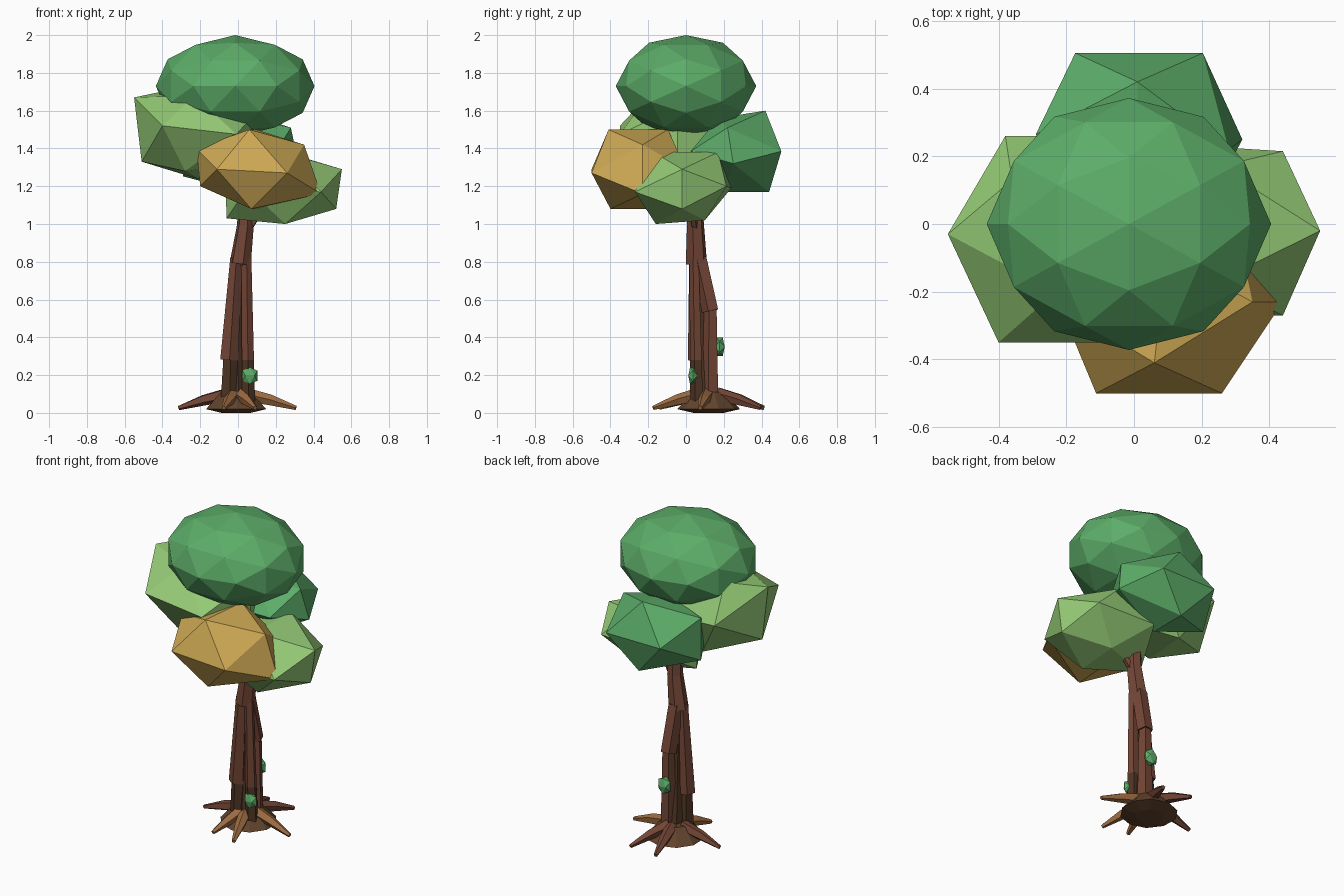
import bpy
import bmesh
from math import cos, sin, radians
from mathutils import Matrix, Vector

cube = bpy.data.objects.get("Cube")
if cube:
    bpy.data.objects.remove(cube)


def make_material(name, r, g, b):
    """Flat colour from 0-255 display values, stored as linear."""
    lin = [((c / 255 + 0.055) / 1.055) ** 2.4 for c in (r, g, b)] + [1]
    mat = bpy.data.materials.new(name)
    mat.use_nodes = True
    mat.diffuse_color = lin
    bsdf = mat.node_tree.nodes["Principled BSDF"]
    bsdf.inputs["Base Color"].default_value = lin
    bsdf.inputs["Roughness"].default_value = 0.9
    return mat


GREEN = make_material("leaf green", 92, 172, 104)
LIME = make_material("light leaf green", 149, 203, 118)
GOLD = make_material("autumn gold", 206, 169, 84)
BARK = make_material("red brown bark", 116, 70, 54)
TAN = make_material("tan root", 158, 108, 66)
DARK = make_material("dark bark", 80, 54, 36)
SOIL = make_material("base brown", 98, 68, 45)


def finish(name, bm, mat):
    mesh = bpy.data.meshes.new(name)
    bm.to_mesh(mesh)
    bm.free()
    mesh.materials.append(mat)
    obj = bpy.data.objects.new(name, mesh)
    bpy.context.collection.objects.link(obj)
    return obj


# Turns the icosphere so that an edge, running along y, is on top
EDGE_UP = Matrix.Rotation(radians(90), 4, "Z") @ Matrix.Rotation(radians(-31.717), 4, "Y")


def leaf_clump(name, centre, extent, mat, detail=1, corners=()):
    """Faceted ellipsoid; each listed corner pulls its nearest vertex to it."""
    bm = bmesh.new()
    bmesh.ops.create_icosphere(bm, subdivisions=detail, radius=1, matrix=EDGE_UP)
    reach = max(v.co.x for v in bm.verts)
    bmesh.ops.scale(bm, vec=Vector(extent) / reach, verts=bm.verts)
    bmesh.ops.translate(bm, vec=centre, verts=bm.verts)
    for corner in map(Vector, corners):
        min(bm.verts, key=lambda v: (v.co - corner).length).co = corner
    return finish(name, bm, mat)


def limb(name, path, mat, sides=5):
    """Tapered prism along (x, y, z, radius) points, with mitred joints."""
    pts = [Vector(p[:3]) for p in path]
    bm = bmesh.new()
    rings = []
    for i, p in enumerate(pts):
        axis = pts[min(i + 1, len(pts) - 1)] - pts[max(i - 1, 0)]
        side = axis.cross((0.3, 1, 0.2)).normalized()
        other = axis.cross(side).normalized()
        angles = [radians(360 * k / sides) for k in range(sides)]
        rings.append([bm.verts.new(p + path[i][3] * (cos(a) * side + sin(a) * other))
                      for a in angles])
    for low, high in zip(rings, rings[1:]):
        for k in range(sides):
            n = (k + 1) % sides
            bm.faces.new((low[k], low[n], high[n], high[k]))
    bm.faces.new(rings[0])
    bm.faces.new(rings[-1])
    bmesh.ops.recalc_face_normals(bm, faces=bm.faces)
    return finish(name, bm, mat)


# Canopy
leaf_clump("crown_leaves", (-0.015, 0, 1.73), (0.42, 0.372, 0.27), GREEN, 2)
leaf_clump("left_side_leaves", (-0.215, -0.045, 1.475), (0.335, 0.305, 0.235), LIME, corners=(
    (-0.55, -0.03, 1.67), (-0.51, -0.03, 1.33), (-0.4, -0.35, 1.52), (-0.38, 0.26, 1.49),
    (-0.36, 0.13, 1.71), (-0.23, -0.2, 1.68), (-0.28, -0.2, 1.28)))
leaf_clump("right_side_leaves", (0.24, -0.015, 1.19), (0.31, 0.255, 0.19), LIME, corners=(
    (0.55, -0.02, 1.29), (0.52, -0.02, 1.08), (0.44, 0.215, 1.2), (0.44, -0.27, 1.17),
    (0.25, -0.16, 1.0), (0.25, 0.1, 1.02), (0.25, 0.17, 1.38), (-0.06, -0.02, 1.03)))
leaf_clump("front_leaves", (0.095, -0.25, 1.29), (0.335, 0.25, 0.21), GOLD, corners=(
    (0.35, -0.23, 1.42), (0.44, -0.23, 1.16), (-0.22, -0.24, 1.4), (-0.2, -0.24, 1.2),
    (0.26, -0.5, 1.27), (0.06, -0.41, 1.5), (0.07, -0.4, 1.08)))
leaf_clump("back_leaves", (0.015, 0.265, 1.385), (0.305, 0.24, 0.215), GREEN, corners=(
    (0.01, 0.42, 1.6), (0.01, 0.17, 1.56), (0.02, 0.44, 1.17), (0.02, 0.2, 1.17),
    (0.28, 0.22, 1.51), (0.32, 0.25, 1.32)))

# Small tufts on the trunk
leaf_clump("front_tuft", (0.063, 0.036, 0.197), (0.039, 0.024, 0.044), GREEN)
leaf_clump("back_tuft", (0.025, 0.178, 0.35), (0.04, 0.027, 0.048), GREEN)

# Upper trunk and a short branch
limb("upper_trunk", [(0.012, 0.055, 0.79, 0.058), (0.04, 0.05, 1.0, 0.046),
                     (0.03, 0.03, 1.55, 0.03)], BARK, 6)
limb("branch", [(0.045, 0.05, 0.96, 0.022), (0.14, 0.03, 1.1, 0.016)], BARK)

# Trunk strands, thick bark above and dark wood below
limb("back_strand", [(0.02, 0.07, 0.82, 0.046), (0.03, 0.132, 0.54, 0.047)], BARK)
limb("back_strand_foot", [(0.03, 0.132, 0.58, 0.036), (0.03, 0.132, 0.06, 0.047)], BARK)
limb("left_strand", [(-0.01, 0.05, 0.82, 0.033), (-0.047, 0.06, 0.28, 0.05)], BARK)
limb("left_strand_foot", [(-0.04, 0.06, 0.32, 0.038), (-0.045, 0.07, 0.05, 0.05)], DARK)
limb("right_strand", [(0.045, 0.045, 0.82, 0.027), (0.052, 0.055, 0.28, 0.034)], BARK)
limb("right_strand_foot", [(0.052, 0.055, 0.28, 0.034), (0.055, 0.06, 0.05, 0.037)], DARK)
limb("trunk_core", [(0.01, 0.06, 0.8, 0.025), (0.0, 0.09, 0.35, 0.035),
                    (0.0, 0.1, 0.05, 0.07)], DARK)

# Base mound
CX, CY = -0.01, 0.12
limb("base_mound", [(CX, CY, 0, 0.08), (CX, CY, 0.02, 0.166), (CX, CY, 0.11, 0.085)], SOIL, 10)

# Spreading roots: direction, reach and colour
ROOTS = [(352, 0.32, TAN), (66, 0.3, BARK), (103, 0.3, BARK),
         (181, 0.305, BARK), (256, 0.27, TAN), (289, 0.31, TAN)]
for k, (angle, reach, mat) in enumerate(ROOTS):
    a = radians(angle)
    profile = ((0.05, 0.097, 0.038), (0.57 * reach, 0.068, 0.03), (reach, 0.026, 0.012))
    path = [(CX + r * cos(a), CY + r * sin(a), z, w) for r, z, w in profile]
    limb(f"root_{k + 1}", path, mat)
